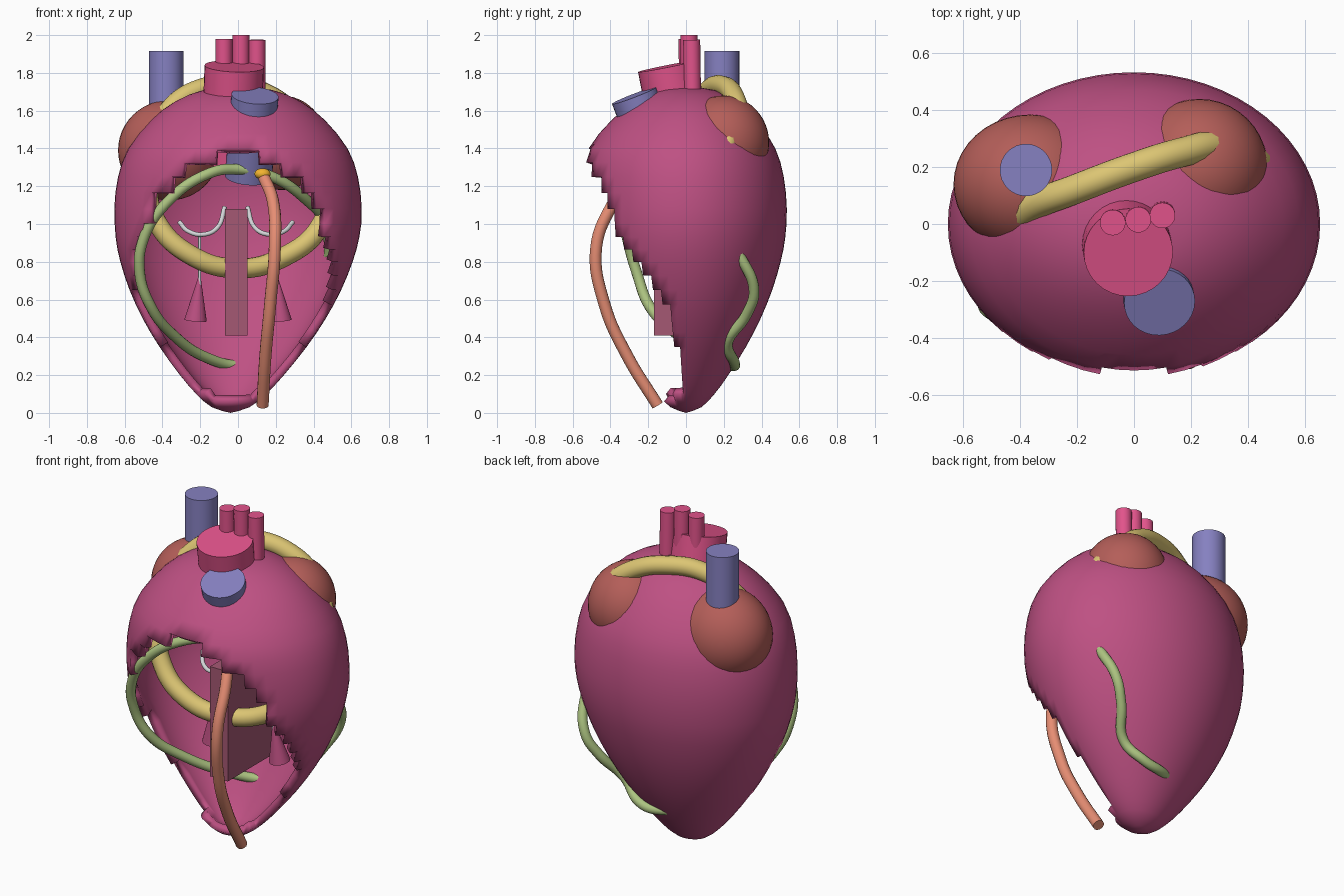
import bpy, bmesh, math
from mathutils import Vector

if "Cube" in bpy.data.objects:
    bpy.data.objects.remove(bpy.data.objects["Cube"])


def material(name, rgb):
    m = bpy.data.materials.new(name)
    m.diffuse_color = [c ** 2.2 for c in rgb] + [1]
    m.use_nodes = True
    m.node_tree.nodes["Principled BSDF"].inputs["Base Color"].default_value = m.diffuse_color
    return m


MUSCLE = material("muscle", (.74, .32, .51))
SEPTUM = material("septum", (.64, .35, .45))
ARTERY = material("artery", (.88, .33, .54))
VEIN = material("vein", (.52, .50, .75))
ATRIUM = material("atrium", (.70, .37, .35))
YELLOW = material("fat_yellow", (.86, .77, .45))
GREEN = material("vessel_green", (.67, .76, .50))
ORANGE = material("vessel_orange", (.90, .55, .45))
GOLD = material("gold", (.95, .70, .20))
WHITE = material("valve_white", (.82, .83, .84))


def finish(ob, name, mat, smooth=True):
    ob.name = name
    ob.data.materials.append(mat)
    bpy.ops.object.select_all(action='DESELECT')
    ob.select_set(True)
    bpy.context.view_layer.objects.active = ob
    if ob.type == 'CURVE':
        bpy.ops.object.convert(target='MESH')
        ob = bpy.context.object
    if smooth:
        bpy.ops.object.shade_smooth_by_angle(angle=math.radians(40))
    return ob


def rod(name, a, b, r1, mat, r2=None, sides=32):
    a, b = Vector(a), Vector(b)
    d = b - a
    bpy.ops.mesh.primitive_cone_add(
        vertices=sides, radius1=r1, radius2=r1 if r2 is None else r2, depth=d.length,
        location=(a + b) / 2, rotation=d.to_track_quat('Z', 'Y').to_euler())
    return finish(bpy.context.object, name, mat)


def ball(name, loc, radii, mat):
    bpy.ops.mesh.primitive_uv_sphere_add(segments=40, ring_count=24, radius=1, location=loc)
    ob = bpy.context.object
    ob.scale = radii
    return finish(ob, name, mat)


def tube(name, pts, r, mat, cyclic=False):
    cu = bpy.data.curves.new(name, 'CURVE')
    cu.dimensions = '3D'
    cu.bevel_depth = r
    cu.bevel_resolution = 5
    cu.use_fill_caps = True
    cu.resolution_u = 8
    sp = cu.splines.new('BEZIER')
    sp.bezier_points.add(len(pts) - 1)
    for bp, p in zip(sp.bezier_points, pts):
        bp.co = p
        bp.handle_left_type = bp.handle_right_type = 'AUTO'
    sp.use_cyclic_u = cyclic
    ob = bpy.data.objects.new(name, cu)
    bpy.context.collection.objects.link(ob)
    return finish(ob, name, mat)


# heart wall: lathed egg with the front window removed, then thickened inward
prof = [(0, 0), (.03, .10), (.10, .185), (.20, .275), (.35, .39), (.50, .485), (.65, .56),
        (.80, .615), (.93, .645), (1.08, .655), (1.25, .635), (1.40, .58), (1.55, .46),
        (1.65, .33), (1.71, .18), (1.73, 0)]
SEG, SUB, rings = 64, 2, []
for i in range(len(prof) - 1):
    p0, p1, p2, p3 = (Vector(prof[min(max(i + k, 0), len(prof) - 1)]) for k in (-1, 0, 1, 2))
    for t in (s / SUB for s in range(SUB)):
        rings.append(.5 * (2 * p1 + (p2 - p0) * t + (2 * p0 - 5 * p1 + 4 * p2 - p3) * t * t
                           + (3 * p1 - p0 - 3 * p2 + p3) * t ** 3))
rings.append(Vector(prof[-1]))
bm = bmesh.new()
grid = []
for z, r in rings:
    cx = -.04 * max(0, 1 - z)
    bulge = .09 * math.exp(-((z - 1.40) / .2) ** 2)  # fuller upper front
    ring = []
    for a in (j * math.tau / SEG for j in range(SEG)):
        front = 1 + bulge * max(0, -math.sin(a))
        ring.append(bm.verts.new((cx + r * math.cos(a), .815 * r * math.sin(a) * front, z)))
    grid.append(ring)
for lo, hi in zip(grid, grid[1:]):
    for j in range(SEG):
        k = (j + 1) % SEG
        bm.faces.new((lo[j], lo[k], hi[k], hi[j]))
bmesh.ops.remove_doubles(bm, verts=bm.verts, dist=.0005)
bmesh.ops.recalc_face_normals(bm, faces=bm.faces)
window = []
for f in bm.faces:
    c = f.calc_center_median()
    edge = -.02 - .16 * max(0, c.z - .2)
    if c.y < edge and ((c.x + .02) / .53) ** 2 + ((c.z - .72) / .66) ** 2 < 1:
        window.append(f)
bmesh.ops.delete(bm, geom=window, context='FACES')
me = bpy.data.meshes.new("heart_wall")
bm.to_mesh(me)
bm.free()
wall = bpy.data.objects.new("heart_wall", me)
bpy.context.collection.objects.link(wall)
finish(wall, "heart_wall", MUSCLE)
sol = wall.modifiers.new("thickness", 'SOLIDIFY')
sol.thickness = .045
sol.offset = -1

# septum between the chambers
bpy.ops.mesh.primitive_cube_add(size=1, location=(-.01, .065, .745))
bpy.context.object.scale = (.12, .47, .67)
finish(bpy.context.object, "septum", SEPTUM, False)

# atria
ball("right_atrium", (-.365, .14, 1.39), (.27, .245, .265), ATRIUM)
ball("left_atrium", (.23, .2, 1.43), (.24, .24, .25), ATRIUM)

# great vessels
rod("upper_vein", (-.38, .19, 1.4), (-.38, .19, 1.915), .092, VEIN)
rod("aorta", (-.04, 0, 1.33), (-.02, -.1, 1.835), .157, ARTERY)
rod("lung_artery", (.055, -.11, 1.25), (.09, -.275, 1.68), .125, VEIN)
for i, (x, y, top) in enumerate([(-.075, .005, 1.98), (.015, .015, 2.0), (.1, .03, 1.975)]):
    rod(f"aorta_branch_{i + 1}", (x, y + .005, 1.65), (x, y, top), .045, ARTERY)

# encircling vessels that dip in and out of the wall
tube("yellow_ring", [(.44, .21, 1.4), (.3, .275, 1.58), (.16, .25, 1.685), (0, .2, 1.73),
                     (-.2, .125, 1.715), (-.36, .06, 1.61), (-.45, -.03, 1.42),
                     (-.48, -.08, 1.22), (-.43, -.13, 1.01), (-.25, -.15, .835),
                     (0, -.09, .765), (.25, -.01, .83), (.43, .06, .98), (.48, .16, 1.2)],
     .053, YELLOW, True)
tube("green_ring", [(.0, -.24, 1.29), (-.16, -.31, 1.265), (-.38, -.34, 1.11),
                    (-.5, -.31, .92), (-.52, -.26, .74), (-.46, -.19, .56),
                    (-.34, -.04, .41), (-.16, .14, .29), (.02, .25, .25), (.14, .255, .27),
                    (.26, .22, .37), (.36, .32, .52), (.43, .36, .65), (.48, .29, .82),
                    (.46, .16, 1.0), (.36, -.06, 1.13), (.18, -.2, 1.25)],
     .028, GREEN, True)

# front coronary artery and its origin
tube("front_artery", [(.13, -.28, 1.265), (.185, -.38, 1.12), (.195, -.475, .88),
                      (.17, -.43, .57), (.145, -.31, .3), (.13, -.15, .04)], .032, ORANGE)
ball("artery_origin", (.13, -.29, 1.265), (.042, .035, .03), GOLD)

# valves with cords and small muscles
for side, s in (("left", -1), ("right", 1)):
    off = .02 if s > 0 else 0
    tube(f"valve_{side}", [(s * .31 - off, .1, 1.01), (s * .26 - off, .04, .96),
                           (s * .18 - off, .02, .945), (s * .11 - off, .04, .98),
                           (s * .07 - off, .09, 1.09)], .012, WHITE)
    rod(f"cord_{side}", (s * .203, .05, .65), (s * .203, .05, .95), .008, WHITE, sides=12)
    rod(f"papillary_{side}", (s * .225, .08, .49), (s * .203, .05, .73), .06, MUSCLE, .004, 24)
